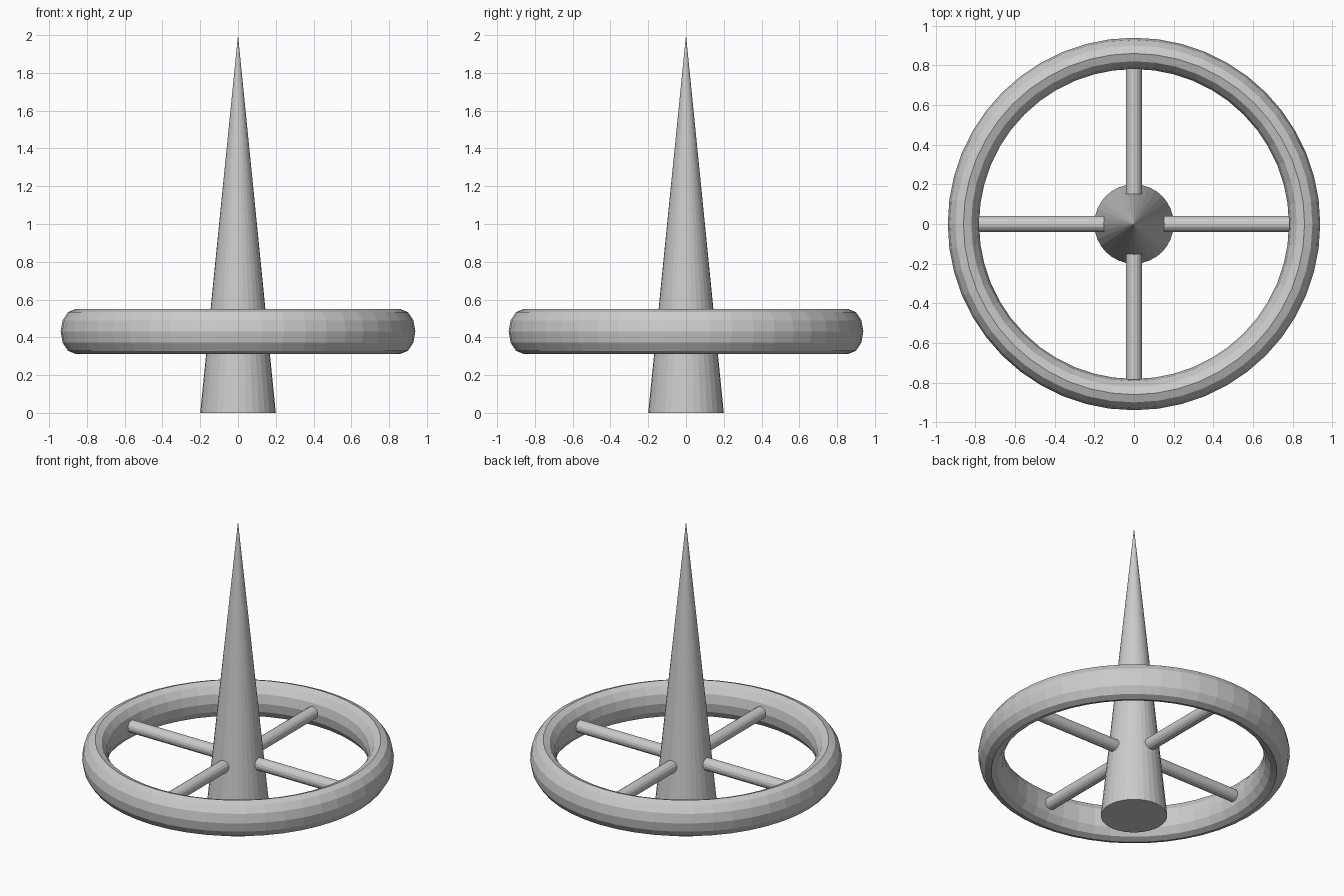
import bpy
from math import pi, cos, sin

if "Cube" in bpy.data.objects:
    bpy.data.objects.remove(bpy.data.objects["Cube"])

RING_Z = 0.431

# Tapered central spire
bpy.ops.mesh.primitive_cone_add(vertices=32, radius1=0.2, radius2=0, depth=2, location=(0, 0, 1))
bpy.context.object.name = "spire"

# Ring, stretched vertically into an oval section
bpy.ops.mesh.primitive_torus_add(major_radius=0.86, minor_radius=0.079,
                                 major_segments=48, minor_segments=12,
                                 location=(0, 0, RING_Z))
ring = bpy.context.object
ring.name = "ring"
ring.scale.z = 1.5
bpy.ops.object.transform_apply(location=False, rotation=False, scale=True)

# Four spokes between spire and ring
INNER, OUTER = 0.15, 0.783
mid = (INNER + OUTER) / 2
for i in range(4):
    a = i * pi / 2
    bpy.ops.mesh.primitive_cylinder_add(vertices=16, radius=0.04, depth=OUTER - INNER,
                                        location=(mid * cos(a), mid * sin(a), RING_Z),
                                        rotation=(0, pi / 2, a))
    bpy.context.object.name = f"spoke_{i + 1}"
